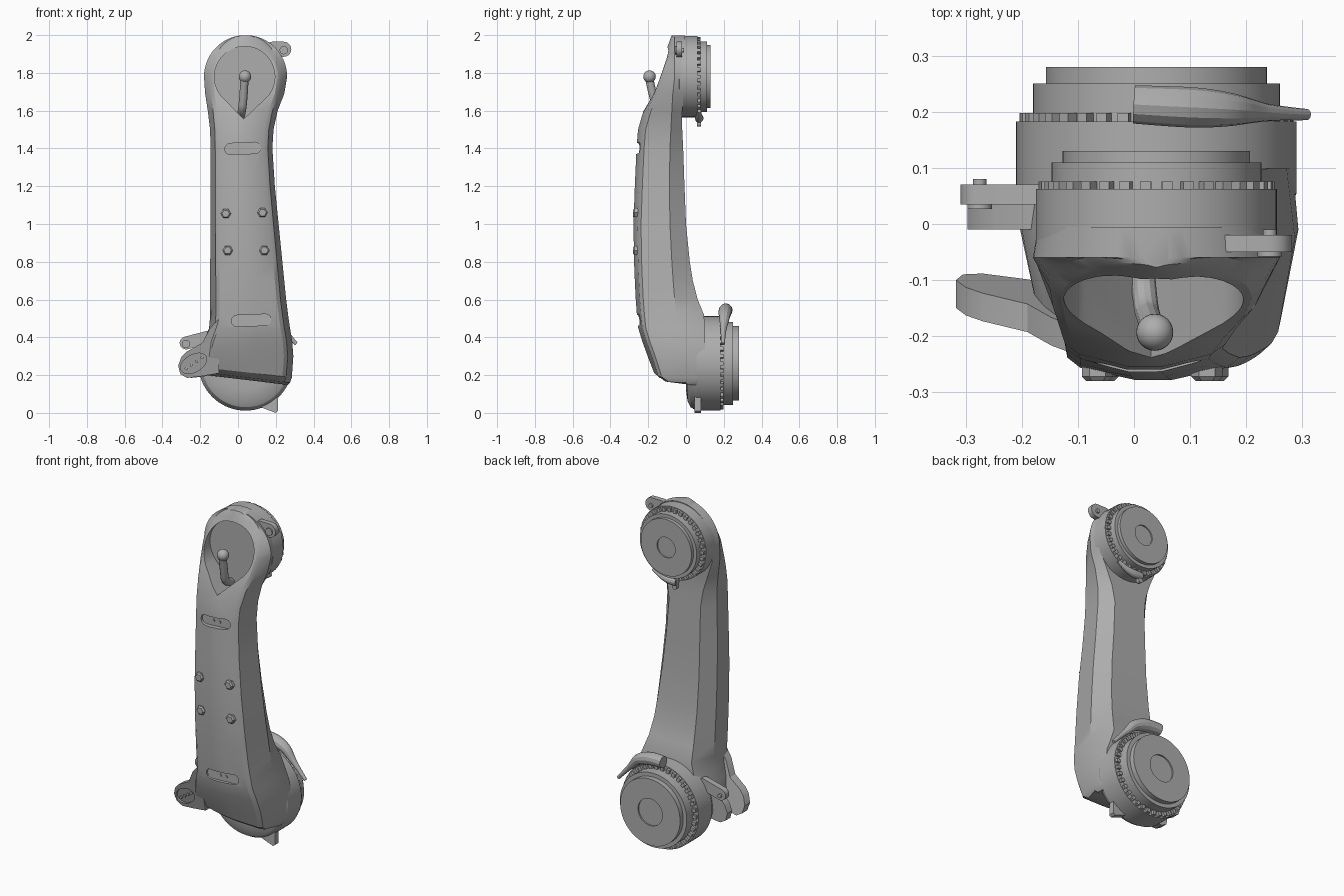
import bpy, bmesh, math
from mathutils import Vector

if "Cube" in bpy.data.objects:
    bpy.data.objects.remove(bpy.data.objects["Cube"])

grey = bpy.data.materials.new("machine_grey")
grey.use_nodes = True
grey.diffuse_color = (0.42, 0.42, 0.42, 1)
grey.node_tree.nodes["Principled BSDF"].inputs["Base Color"].default_value = (0.42, 0.42, 0.42, 1)
parts = []


def finish(name, bm):
    bmesh.ops.recalc_face_normals(bm, faces=bm.faces)
    me = bpy.data.meshes.new(name)
    bm.to_mesh(me)
    bm.free()
    me.materials.append(grey)
    ob = bpy.data.objects.new(name, me)
    bpy.context.collection.objects.link(ob)
    parts.append(ob)
    return ob


def loft(name, rings):
    """Skin equal-length rings of points and cap both ends."""
    bm = bmesh.new()
    rows = [[bm.verts.new(p) for p in r] for r in rings]
    n = len(rows[0])
    for a, b in zip(rows, rows[1:]):
        for i in range(n):
            j = (i + 1) % n
            bm.faces.new((a[i], a[j], b[j], b[i]))
    bm.faces.new(rows[0])
    bm.faces.new(rows[-1])
    return finish(name, bm)


def arc(cx, cz, r, a0, a1, n):
    """Points of an arc in the x-z plane, angles in degrees."""
    step = math.radians(a1 - a0) / n
    a0 = math.radians(a0)
    return [(cx + r * math.cos(a0 + step * i), cz + r * math.sin(a0 + step * i)) for i in range(n + 1)]


def prism(name, outline, y0, y1, tilt=(0, 0)):
    """Extrude an x-z outline along y; tilt leans both faces with x and z."""
    return loft(name, [[(x, y + tilt[0] * x + tilt[1] * z, z) for x, z in outline] for y in (y0, y1)])


def capsule(name, a, b, r, y0, y1):
    ang = math.degrees(math.atan2(b[1] - a[1], b[0] - a[0]))
    return prism(name, arc(*a, r, ang + 90, ang + 270, 10) + arc(*b, r, ang - 90, ang + 90, 10), y0, y1)


def lathe(name, cx, cz, profile, n=72):
    """Turn a list of (radius, y) around a y axis."""
    return loft(name, [[(x, y, z) for x, z in arc(cx, cz, r, 0, 360, n)[:-1]] for r, y in profile])


def cut(target, cutter):
    mod = target.modifiers.new("cut", "BOOLEAN")
    mod.operation = "DIFFERENCE"
    mod.solver = "EXACT"
    mod.object = cutter
    bpy.context.view_layer.objects.active = target
    bpy.ops.object.modifier_apply(modifier=mod.name)
    parts.remove(cutter)
    bpy.data.objects.remove(cutter)


def tube(name, pts, radii):
    """Tapered round bar along a smooth path."""
    cu = bpy.data.curves.new(name, "CURVE")
    cu.dimensions = "3D"
    cu.bevel_depth = 1
    cu.bevel_resolution = 4
    cu.use_fill_caps = True
    sp = cu.splines.new("NURBS")
    sp.points.add(len(pts) - 1)
    for p, co, r in zip(sp.points, pts, radii):
        p.co = (*co, 1)
        p.radius = r
    sp.use_endpoint_u = True
    sp.order_u = 3
    tmp = bpy.data.objects.new(name, cu)
    bpy.context.collection.objects.link(tmp)
    bpy.context.view_layer.update()
    me = bpy.data.meshes.new_from_object(tmp.evaluated_get(bpy.context.evaluated_depsgraph_get()))
    bpy.data.objects.remove(tmp)
    bm = bmesh.new()
    bm.from_mesh(me)
    bpy.data.meshes.remove(me)
    return finish(name, bm)


# Arm housing: height, left, right, front, rim, back, back inset
CX, TOP, LOW = 0.04, 1.78, 0.262
stations = [
    (0.175, -0.19, 0.265, -0.04, 0.01, 0.1, 0.01),
    (0.188, -0.2, 0.275, -0.13, 0, 0.1, 0.01),
    (0.215, -0.205, 0.285, -0.168, 0, 0.1, 0.01),
    (0.3, -0.2, 0.293, -0.203, -0.01, 0.1, 0.01),
    (0.38, -0.18, 0.287, -0.232, -0.025, 0.1, 0.015),
    (0.45, -0.153, 0.275, -0.253, -0.04, 0.1, 0.03),
    (0.52, -0.147, 0.265, -0.26, -0.05, 0.095, 0.045),
    (0.6, -0.147, 0.255, -0.266, -0.06, 0.062, 0.055),
    (0.7, -0.147, 0.245, -0.271, -0.068, 0.036, 0.06),
    (0.8, -0.147, 0.235, -0.275, -0.075, 0.02, 0.06),
    (1.0, -0.146, 0.215, -0.278, -0.085, 0, 0.06),
    (1.2, -0.145, 0.195, -0.271, -0.088, -0.008, 0.06),
    (1.4, -0.145, 0.182, -0.262, -0.085, -0.015, 0.06),
    (1.5, -0.148, 0.188, -0.254, -0.08, -0.02, 0.05),
    (1.6, -0.16, 0.21, -0.225, -0.075, -0.02, 0.03),
    (1.69, -0.174, 0.245, -0.188, -0.07, -0.01, 0.01)]
for a in range(0, 90, 6):
    z, w = TOP + 0.22 * math.sin(math.radians(a)), 0.22 * math.cos(math.radians(a))
    stations.append((z, CX - w, CX + w, -0.155 + 0.36 * (z - TOP), -0.06, -0.005, 0.04 * w))
rings = []
for z, xl, xr, yf, yc, yb, bi in stations:
    c, hw = (xl + xr) / 2, (xr - xl) / 2
    k = min(1, hw / 0.16)
    half = [(0.18 * hw, yf), (hw - min(0.05, 0.3 * hw), yf + 0.022 * k),
            (hw - min(0.03, 0.15 * hw), yf + 0.04 * k), (hw, yc), (hw - bi, yb)]
    ring = [(c + x, y) for x, y in half] + [(c - x, y) for x, y in reversed(half)]
    lean = 0.12 * max(0, min(1, (0.3 - z) / 0.09))
    rings.append([(x, y, z - lean * (x - CX)) for x, y in ring])
housing = loft("arm_housing", rings)

# Teardrop recess in the head and two shallow slots in the front
cut(housing, prism("teardrop_cutter", arc(0.035, TOP, 0.16, -40, 220, 40) + [(0.03, 1.555)], -0.5, -0.085))
for cx, cz, w, y in ((0.025, 1.4, 0.065, -0.236), (0.07, 0.49, 0.075, -0.236)):
    cut(housing, capsule("slot_cutter", (cx - w, cz - 0.003), (cx + w, cz + 0.003), 0.03, -0.5, y))
    for s in (-0.02, 0.02):
        lathe("slot_screw", cx + s, cz, [(0.008, y - 0.006), (0.008, y + 0.01)], 12)

# Joystick hook inside the recess
tube("hook_rod", [(0.015, -0.08, 1.575), (0.02, -0.15, 1.59), (0.03, -0.175, 1.68), (0.035, -0.197, TOP)], [0.022] * 4)
ball = bmesh.new()
bmesh.ops.create_uvsphere(ball, u_segments=24, v_segments=14, radius=0.033)
bmesh.ops.translate(ball, verts=ball.verts, vec=Vector((0.037, -0.193, TOP)))
finish("hook_ball", ball)

# Four hex bolts on the front
for x, z in ((-0.065, 1.055), (0.13, 1.06), (-0.055, 0.86), (0.14, 0.86)):
    lathe("front_bolt", x, z, [(0.028, -0.24), (0.028, -0.272), (0.02, -0.28)], 6)

# Stepped joint drums with a dished centre
lathe("lower_drum", CX, LOW, [(0.14, 0), (0.2, 0.008), (0.232, 0.024), (0.25, 0.055), (0.25, 0.183), (0.22, 0.183),
                              (0.22, 0.25), (0.197, 0.25), (0.197, 0.28), (0.08, 0.28), (0.08, 0.272)])
lathe("upper_drum", CX, TOP, [(0.2, -0.05), (0.215, -0.035), (0.215, 0.062), (0.187, 0.062), (0.187, 0.11),
                              (0.167, 0.11), (0.167, 0.13), (0.06, 0.13), (0.06, 0.122)])


# Rings of small clamp teeth
def teeth(name, cz, r0, r1, y0, y1, count):
    for i in range(count):
        a, da = 360 * i / count, 90 / count
        prism(name, arc(CX, cz, r0, a - da, a + da, 2) + arc(CX, cz, r1, a + da, a - da, 2), y0, y1)


teeth("lower_tooth", LOW, 0.215, 0.244, 0.175, 0.198, 38)
teeth("upper_tooth", TOP, 0.18, 0.21, 0.055, 0.076, 34)

# Clamp levers hugging the drums
grip = arc(CX, LOW, 0.285, 98, 62, 3) + arc(CX, LOW, 0.268, 50, 32, 2)[:2] + [(0.308, 0.365)]
tube("lower_lever", [(x, 0.213 - 0.003 * i, z) for i, (x, z) in enumerate(grip)],
     [0.034, 0.036, 0.036, 0.03, 0.021, 0.014, 0.01])
tube("upper_lever", [(x, 0.07, z) for x, z in arc(CX, TOP, 0.222, -55, -98, 4)],
     [0.01, 0.014, 0.02, 0.024, 0.022])
capsule("upper_lever_tip", (0.02, 1.57), (0.02, 1.53), 0.015, 0.058, 0.08)

# Clamp lugs with pins
for name, a, b, r, y0, y1 in (("upper_lug", (0.18, 1.925), (0.242, 1.925), 0.04, -0.05, -0.02),
                              ("lower_lug", (-0.16, 0.4), (-0.275, 0.37), 0.034, 0.035, 0.07)):
    capsule(name, a, b, r, y0, y1)
    lathe(name + "_pin", b[0], b[1] - 0.005, [(0.022, y0 - 0.008), (0.022, y0), (0.012, y0), (0.012, y1 + 0.01)], 16)
prism("foot_lug", [(0.1, 0.06), (0.12, 0.03), (0.2, 0), (0.212, 0.01), (0.212, 0.1)], 0.045, 0.08)

# Forked side bracket
outline = [(-0.1, 0.5), (-0.147, 0.45), (-0.19, 0.37), (-0.27, 0.325), (-0.3, 0.295), (-0.317, 0.25),
           (-0.305, 0.205), (-0.27, 0.185), (-0.2, 0.193), (-0.1, 0.21)]
lean = (-0.1, -0.25)
bracket = prism("front_fork", outline, -0.119, -0.069, lean)
oval = []
for x, z in arc(0, 0, 1, 0, 360, 32)[:-1]:
    x, z = 0.075 * x, 0.045 * z
    oval.append((-0.235 + 0.87 * x - 0.5 * z, 0.262 + 0.5 * x + 0.87 * z))
cut(bracket, prism("oval_cutter", oval, -0.4, -0.107, lean))
for i in range(4):
    y = -0.148 - 0.0076 * i
    lathe("bracket_pip", -0.275 + 0.028 * i, 0.235 + 0.019 * i, [(0.008, y), (0.008, y + 0.02)], 10)
prism("rear_fork", [(min(-0.1, x + 0.02), z) for x, z in outline], -0.01, 0.035)

# Smooth shading with sharp creases
bpy.ops.object.select_all(action="DESELECT")
for ob in parts:
    ob.select_set(True)
bpy.context.view_layer.objects.active = housing
bpy.ops.object.shade_smooth_by_angle(angle=math.radians(28))
